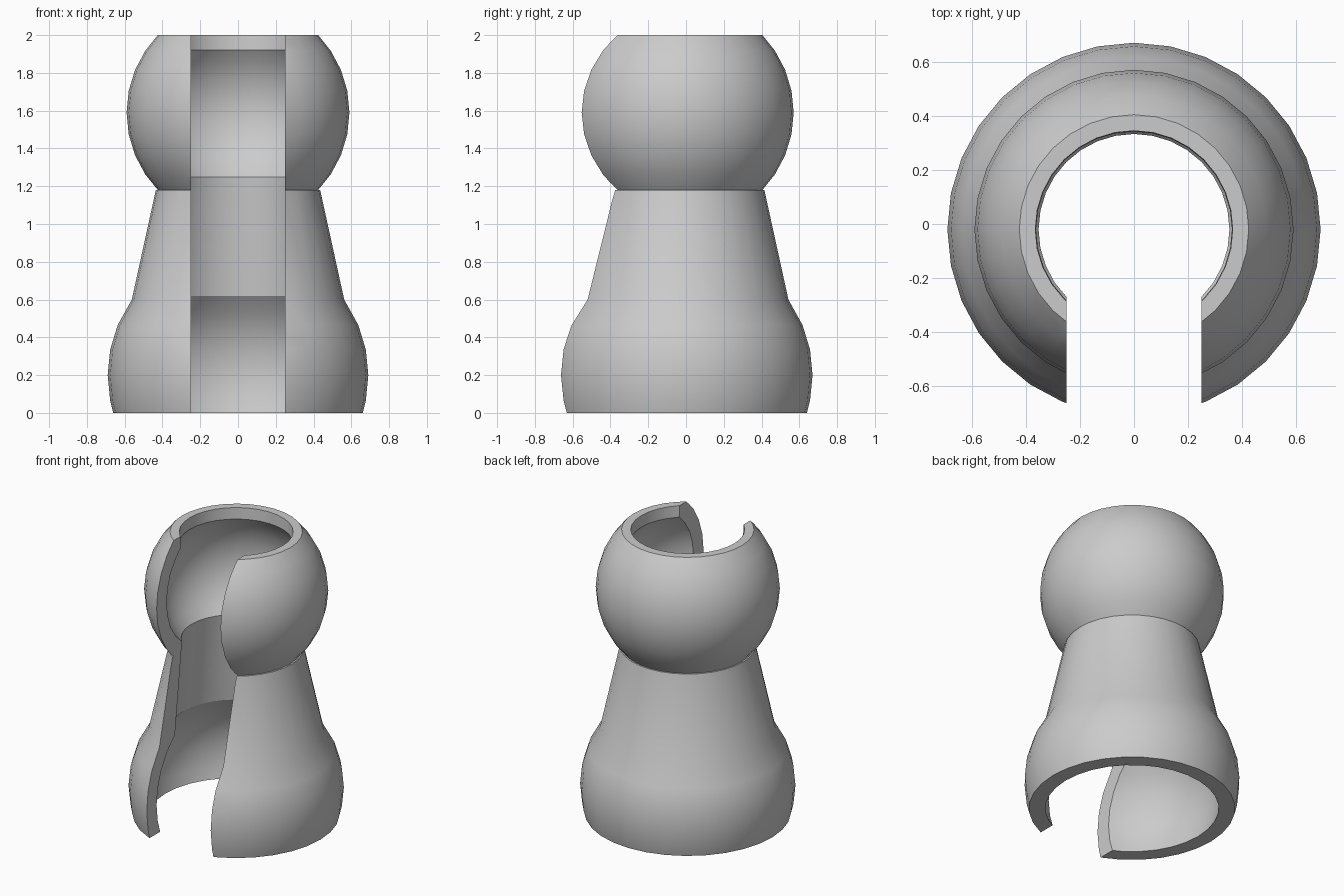
import bpy
import bmesh
from math import radians, sin, cos, asin, pi
from mathutils import Vector, Matrix

default = bpy.data.objects.get("Cube")
if default:
    bpy.data.objects.remove(default, do_unlink=True)

AXIS_Y = -0.02      # the turned body sits slightly forward
SLOT = 0.25         # half width of the front slot
SEGMENTS = 32


def ball(radius, centre, low, high):
    """Profile points (r, z) of a sphere between two heights."""
    start = asin((low - centre) / radius)
    end = asin((high - centre) / radius)
    step = pi / 16
    angles = [start] + [k * step for k in range(-7, 8)
                        if start + 0.03 < k * step < end - 0.03] + [end]
    return [(radius * cos(a), centre + radius * sin(a)) for a in angles]


# Grey clay
grey = bpy.data.materials.new("grey")
grey.use_nodes = True
colour = (0.6, 0.6, 0.6, 1)
grey.diffuse_color = colour
grey.node_tree.nodes["Principled BSDF"].inputs["Base Color"].default_value = colour

# Wall section: outer base, neck and head, then back down the hollow inside
outer = ball(0.69, 0.2, 0, 0.6) + [(0.435, 1.18)] + ball(0.59, 1.59, 1.18, 2)
inner = ball(0.59, 0.2, 0, 0.62) + ball(0.49, 1.59, 1.25, 1.92) + [(0.365, 2)]
section = outer + inner[::-1]

# Turned hollow body
bm = bmesh.new()
rings = []
for i in range(SEGMENTS):
    turn = Matrix.Rotation(2 * pi * i / SEGMENTS, 3, 'Z')
    rings.append([bm.verts.new(turn @ Vector((r, 0, z)) + Vector((0, AXIS_Y, 0)))
                  for r, z in section])
count = len(section)
for i in range(SEGMENTS):
    a, b = rings[i], rings[(i + 1) % SEGMENTS]
    for j in range(count):
        k = (j + 1) % count
        bm.faces.new((a[j], b[j], b[k], a[k]))
bmesh.ops.recalc_face_normals(bm, faces=bm.faces)
mesh = bpy.data.meshes.new("hollow_body")
bm.to_mesh(mesh)
bm.free()
mesh.materials.append(grey)
body = bpy.data.objects.new("hollow_body", mesh)
bpy.context.collection.objects.link(body)

# Full-height slot through the front wall
bpy.ops.mesh.primitive_cube_add(size=1, location=(0, -0.5, 1))
cutter = bpy.context.object
cutter.name = "slot_cutter"
cutter.scale = (2 * SLOT, 1, 3)
cutter.hide_render = True
cut = body.modifiers.new("front_slot", 'BOOLEAN')
cut.operation = 'DIFFERENCE'
cut.solver = 'EXACT'
cut.object = cutter

bpy.ops.object.select_all(action='DESELECT')
body.select_set(True)
bpy.context.view_layer.objects.active = body
bpy.ops.object.modifier_apply(modifier=cut.name)
bpy.data.objects.remove(cutter, do_unlink=True)
bpy.ops.object.shade_smooth_by_angle(angle=radians(30))
